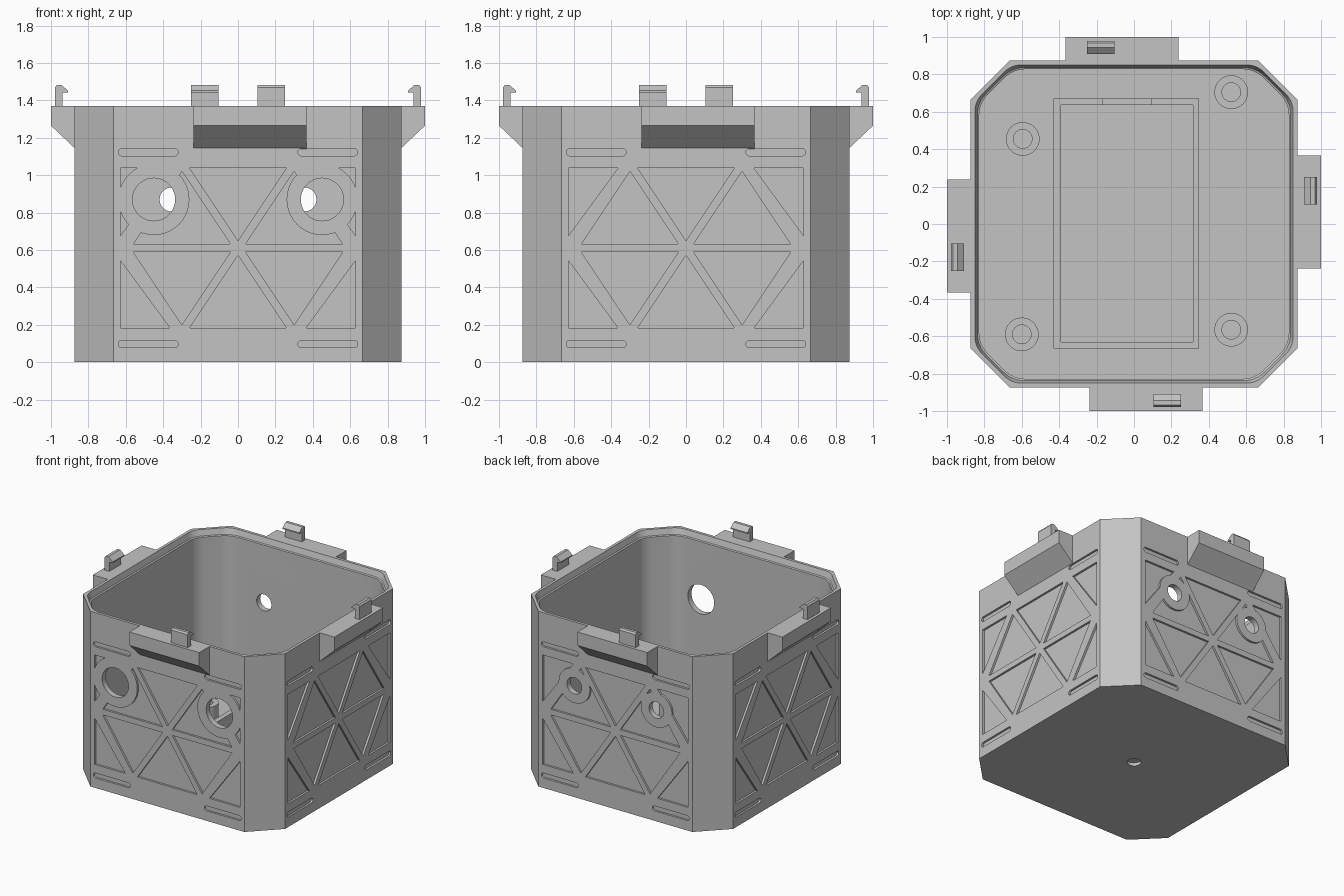
import bpy, bmesh, math
from mathutils import Vector, Matrix

if "Cube" in bpy.data.objects:
    bpy.data.objects.remove(bpy.data.objects["Cube"])

GREY = (0.55, 0.55, 0.55, 1)
mat = bpy.data.materials.new("plain_grey")
mat.use_nodes = True
mat.diffuse_color = GREY
mat.node_tree.nodes["Principled BSDF"].inputs["Base Color"].default_value = GREY

HALF, TOP, FLOOR, MID, HOLE_Z = 0.873, 1.37, 0.05, 0.61, 0.87


def finish(bm, name):
    bmesh.ops.recalc_face_normals(bm, faces=bm.faces)
    me = bpy.data.meshes.new(name)
    bm.to_mesh(me)
    bm.free()
    me.materials.append(mat)
    ob = bpy.data.objects.new(name, me)
    bpy.context.collection.objects.link(ob)
    return ob


def loft(bm, rings):
    """Skin equal-length rings of points and cap both ends."""
    rows = [[bm.verts.new(p) for p in ring] for ring in rings]
    n = len(rows[0])
    for a, b in zip(rows, rows[1:]):
        for i in range(n):
            bm.faces.new((a[i], a[(i + 1) % n], b[(i + 1) % n], b[i]))
    bm.faces.new(rows[0][::-1])
    bm.faces.new(rows[-1])


def wall_prism(bm, pts, y0, y1):
    """Extrude an (x, z) outline along y."""
    loft(bm, [[(x, y, z) for x, z in pts] for y in (y0, y1)])


def circle(x, z, r, n=40):
    return [(x + r * math.cos(2 * math.pi * i / n), z + r * math.sin(2 * math.pi * i / n))
            for i in range(n)]


def rod(bm, x, y, r, z0, z1, n=32):
    loft(bm, [[(a, b, z) for a, b in circle(x, y, r, n)] for z in (z0, z1)])


def block(bm, x0, x1, y0, y1, z0, z1):
    loft(bm, [[(x0, y0, z), (x1, y0, z), (x1, y1, z), (x0, y1, z)] for z in (z0, z1)])


def octagon(half, z, fillet=0.0):
    """Square with chamfered corners, optionally rounded."""
    s = half - 0.207 + (HALF - half) * 0.586
    pts = [Vector(p) for p in ((s, -half), (half, -s), (half, s), (s, half),
                               (-s, half), (-half, s), (-half, -s), (-s, -half))]
    if not fillet:
        return [(p.x, p.y, z) for p in pts]
    out = []
    for i, p in enumerate(pts):
        a = p + (pts[i - 1] - p).normalized() * fillet
        b = p + (pts[(i + 1) % 8] - p).normalized() * fillet
        for k in range(7):
            t = k / 6
            q = a * (1 - t) ** 2 + p * 2 * t * (1 - t) + b * t * t
            out.append((q.x, q.y, z))
    return out


def cut(target, cutter):
    mod = target.modifiers.new("cut", "BOOLEAN")
    mod.operation, mod.solver, mod.object = "DIFFERENCE", "EXACT", cutter
    bpy.context.view_layer.objects.active = target
    bpy.ops.object.modifier_apply(modifier=mod.name)
    bpy.data.objects.remove(cutter)


def shrink(tri, w):
    """Inset a triangle evenly by w about its incentre."""
    a, b, c = [Vector(p) for p in tri]
    la, lb, lc = (b - c).length, (c - a).length, (a - b).length
    per = la + lb + lc
    centre = (a * la + b * lb + c * lc) / per
    area = abs((b - a).x * (c - a).y - (b - a).y * (c - a).x) / 2
    k = 1 - w * per / (2 * area)
    return [tuple(centre + (p - centre) * k) for p in (a, b, c)]


# Shell with a hollow whose rim flares at the top
bm = bmesh.new()
loft(bm, [octagon(HALF, 0), octagon(HALF, TOP)])
shell = finish(bm, "box_shell")
bm = bmesh.new()
loft(bm, [octagon(0.828, FLOOR, 0.07), octagon(0.828, TOP - 0.05, 0.07),
          octagon(0.838, TOP - 0.045, 0.07), octagon(0.856, TOP + 0.02, 0.05)])
cut(shell, finish(bm, "hollow_cutter"))

# Shallow truss pockets and rounded slots on each wall
DEPTH = 0.016
for k in range(4):
    bm = bmesh.new()
    for sz in (1, -1):
        end = MID + sz * 0.45
        tris = [((-0.3, end), (0.3, end), (0, MID))]
        for sx in (1, -1):
            tris.append(((0, MID), (sx * 0.6, MID), (sx * 0.3, end)))
            tris.append(((sx * 0.65, MID), (sx * 0.65, end), (sx * 0.32, end)))
            z = MID + sz * 0.513
            slot = [(sx * 0.48 + (0.14 if math.cos(a) > 0 else -0.14) + 0.02 * math.cos(a),
                     z + 0.02 * math.sin(a))
                    for a in [math.pi * (i + 0.5) / 6 for i in range(12)]]
            wall_prism(bm, slot, -HALF + DEPTH, -HALF - 0.05)
        for t in tris:
            wall_prism(bm, shrink(t, 0.022), -HALF + DEPTH, -HALF - 0.05)
    pockets = finish(bm, "pocket_cutter")
    # keep solid pads around the round openings
    if k in (0, 2):
        x, r = ((0.45, 0.19), None, (0.355, 0.135))[k]
        bm = bmesh.new()
        for s in (1, -1):
            wall_prism(bm, circle(s * x, HOLE_Z, r), -0.7, -1.1)
        cut(pockets, finish(bm, "pad_cutter"))
    pockets.data.transform(Matrix.Rotation(k * math.pi / 2, 4, "Z"))
    cut(shell, pockets)

# Large front openings and small back openings
bm = bmesh.new()
for s in (1, -1):
    wall_prism(bm, circle(s * 0.45, HOLE_Z, 0.114), -0.7, -1.0)
    wall_prism(bm, circle(s * 0.355, HOLE_Z, 0.064), 0.7, 1.0)
cut(shell, finish(bm, "opening_cutter"))

# Blind screw socket under the floor
bm = bmesh.new()
rod(bm, 0, 0, 0.05, -0.05, 0.025)
cut(shell, finish(bm, "socket_cutter"))

parts = [shell]

# Wedge ledge and snap hook on each side
for k, side in enumerate(("front", "left", "back", "right")):
    turn = Matrix.Rotation(k * math.pi / 2, 4, "Z")
    ledge = [(-0.868, 1.14), (-1.0, 1.265), (-1.0, TOP), (-0.868, TOP)]
    hook = [(-0.978, TOP - 0.01), (-0.978, 1.47), (-0.968, 1.483), (-0.945, 1.483),
            (-0.908, 1.452), (-0.908, 1.443), (-0.938, 1.443), (-0.938, TOP - 0.01)]
    for name, prof, x0, x1 in (("ledge", ledge, -0.238, 0.365), ("hook", hook, 0.105, 0.25)):
        bm = bmesh.new()
        loft(bm, [[(x, y, z) for y, z in prof] for x in (x0, x1)])
        bm.transform(turn)
        parts.append(finish(bm, f"{side}_{name}"))

# Mounting posts on the floor
for i, (x, y) in enumerate(((0.52, 0.705), (-0.595, 0.455), (-0.6, -0.59), (0.52, -0.565))):
    bm = bmesh.new()
    rod(bm, x, y, 0.09, FLOOR - 0.01, 0.17)
    post = finish(bm, f"mounting_post_{i + 1}")
    bm = bmesh.new()
    rod(bm, x, y, 0.05, FLOOR + 0.01, 0.3)
    cut(post, finish(bm, "post_cutter"))
    parts.append(post)

# Raised holder frame with a gap at the back
bm = bmesh.new()
block(bm, -0.43, 0.347, -0.665, 0.67, FLOOR - 0.01, 0.13)
frame = finish(bm, "holder_frame")
bm = bmesh.new()
block(bm, -0.39, 0.315, -0.63, 0.637, FLOOR - 0.03, 0.3)
cut(frame, finish(bm, "frame_cutter"))
bm = bmesh.new()
block(bm, -0.165, 0.09, 0.6, 0.8, FLOOR + 0.02, 0.3)
cut(frame, finish(bm, "gap_cutter"))
parts.append(frame)

# Smooth round walls, keep crisp edges
bpy.ops.object.select_all(action="DESELECT")
for ob in parts:
    ob.select_set(True)
bpy.context.view_layer.objects.active = shell
bpy.ops.object.shade_smooth_by_angle(angle=math.radians(30))
